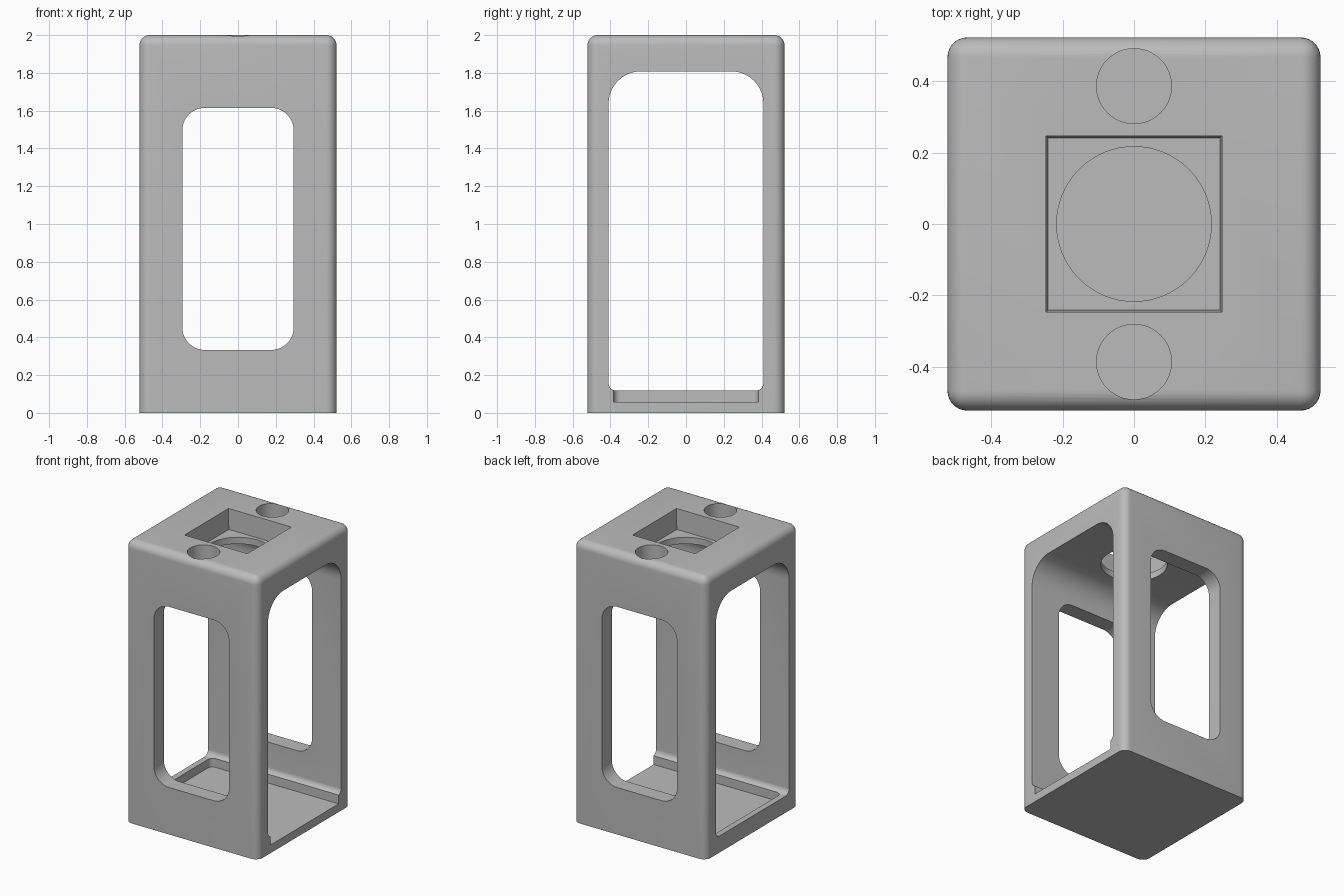
import bpy, bmesh, math
from mathutils import Matrix, Vector

if "Cube" in bpy.data.objects:
    bpy.data.objects.remove(bpy.data.objects["Cube"])

HALF, HEIGHT, FILLET = 0.522, 2.0, 0.055

grey = bpy.data.materials.new("light grey")
grey.diffuse_color = (0.5, 0.5, 0.5, 1)
grey.use_nodes = True
grey.node_tree.nodes["Principled BSDF"].inputs["Base Color"].default_value = grey.diffuse_color


def make_object(name, bm):
    bmesh.ops.recalc_face_normals(bm, faces=bm.faces)
    mesh = bpy.data.meshes.new(name)
    bm.to_mesh(mesh)
    bm.free()
    mesh.materials.append(grey)
    obj = bpy.data.objects.new(name, mesh)
    bpy.context.collection.objects.link(obj)
    return obj


def rounded_outline(u0, u1, v0, v1, radii, steps=10):
    """Rectangle outline; radii run lower-left, lower-right, upper-right, upper-left."""
    points = []
    corners = [(u0, v0, 1, 1), (u1, v0, -1, 1), (u1, v1, -1, -1), (u0, v1, 1, -1)]
    for i, ((u, v, su, sv), r) in enumerate(zip(corners, radii)):
        if r == 0:
            points.append((u, v))
            continue
        for k in range(steps + 1):
            a = math.pi + math.pi / 2 * (i + k / steps)
            points.append((u + su * r + r * math.cos(a), v + sv * r + r * math.sin(a)))
    return points


def prism(name, points, axis, start, end):
    """Extrude a 2D outline along an axis."""
    place = {"x": lambda u, v, w: (w, u, v),
             "y": lambda u, v, w: (u, w, v),
             "z": lambda u, v, w: (u, v, w)}[axis]
    bm = bmesh.new()
    face = bm.faces.new([bm.verts.new(place(u, v, start)) for u, v in points])
    new = bmesh.ops.extrude_face_region(bm, geom=[face])["geom"]
    bmesh.ops.translate(bm, vec=Vector(place(0, 0, end - start)),
                        verts=[g for g in new if isinstance(g, bmesh.types.BMVert)])
    return make_object(name, bm)


def cone(name, r_bottom, r_top, segments, y, z0, z1, turn=0.0):
    bm = bmesh.new()
    matrix = Matrix.Translation((0, y, (z0 + z1) / 2)) @ Matrix.Rotation(turn, 4, "Z")
    bmesh.ops.create_cone(bm, cap_ends=True, segments=segments, radius1=r_bottom,
                          radius2=r_top, depth=z1 - z0, matrix=matrix)
    return make_object(name, bm)


# Housing block: rounded everywhere except around the base
bm = bmesh.new()
bmesh.ops.create_cube(bm, size=1, matrix=Matrix.Translation((0, 0, HEIGHT / 2))
                      @ Matrix.Diagonal((2 * HALF, 2 * HALF, HEIGHT, 1)))
edges = [e for e in bm.edges if max(v.co.z for v in e.verts) > 1]
bmesh.ops.bevel(bm, geom=edges, offset=FILLET, offset_type="OFFSET", segments=8,
                profile=0.5, affect="EDGES", clamp_overlap=True)
housing = make_object("housing", bm)

root2 = math.sqrt(2)
cutters = [
    # large side-to-side opening
    prism("side_opening_cutter",
          rounded_outline(-0.41, 0.41, 0.118, 1.808, (0.04, 0.04, 0.17, 0.17)), "x", -1, 1),
    # front and back windows
    prism("window_cutter",
          rounded_outline(-0.295, 0.295, 0.333, 1.615, (0.12,) * 4), "y", -1, 1),
    # floor tray, open on the right side
    prism("floor_tray_cutter",
          rounded_outline(-0.48, 1, -0.383, 0.383, (0.036, 0, 0, 0.036)), "z", 0.058, 0.3),
    # slightly tapered square socket in the top
    cone("socket_cutter", 0.241 * root2, 0.247 * root2, 4, 0, 1.855, 2.0001, math.pi / 4),
    # round hole through the socket floor
    cone("centre_hole_cutter", 0.2165, 0.2165, 64, 0, 1.7, 1.9),
]
# two blind round pockets in the top
for label, y in (("front", -0.386), ("back", 0.386)):
    cutters.append(cone(label + "_pocket_cutter", 0.105, 0.105, 48, y, 1.89, 2.1))

for cutter in cutters:
    cutter.hide_render = True
    cut = housing.modifiers.new(cutter.name, "BOOLEAN")
    cut.operation = "DIFFERENCE"
    cut.solver = "EXACT"
    cut.object = cutter

# Apply the cuts, then discard the cutters
bpy.context.view_layer.objects.active = housing
housing.select_set(True)
for modifier in list(housing.modifiers):
    bpy.ops.object.modifier_apply(modifier=modifier.name)
for cutter in cutters:
    bpy.data.objects.remove(cutter)
bpy.ops.object.shade_smooth_by_angle(angle=math.radians(30))
